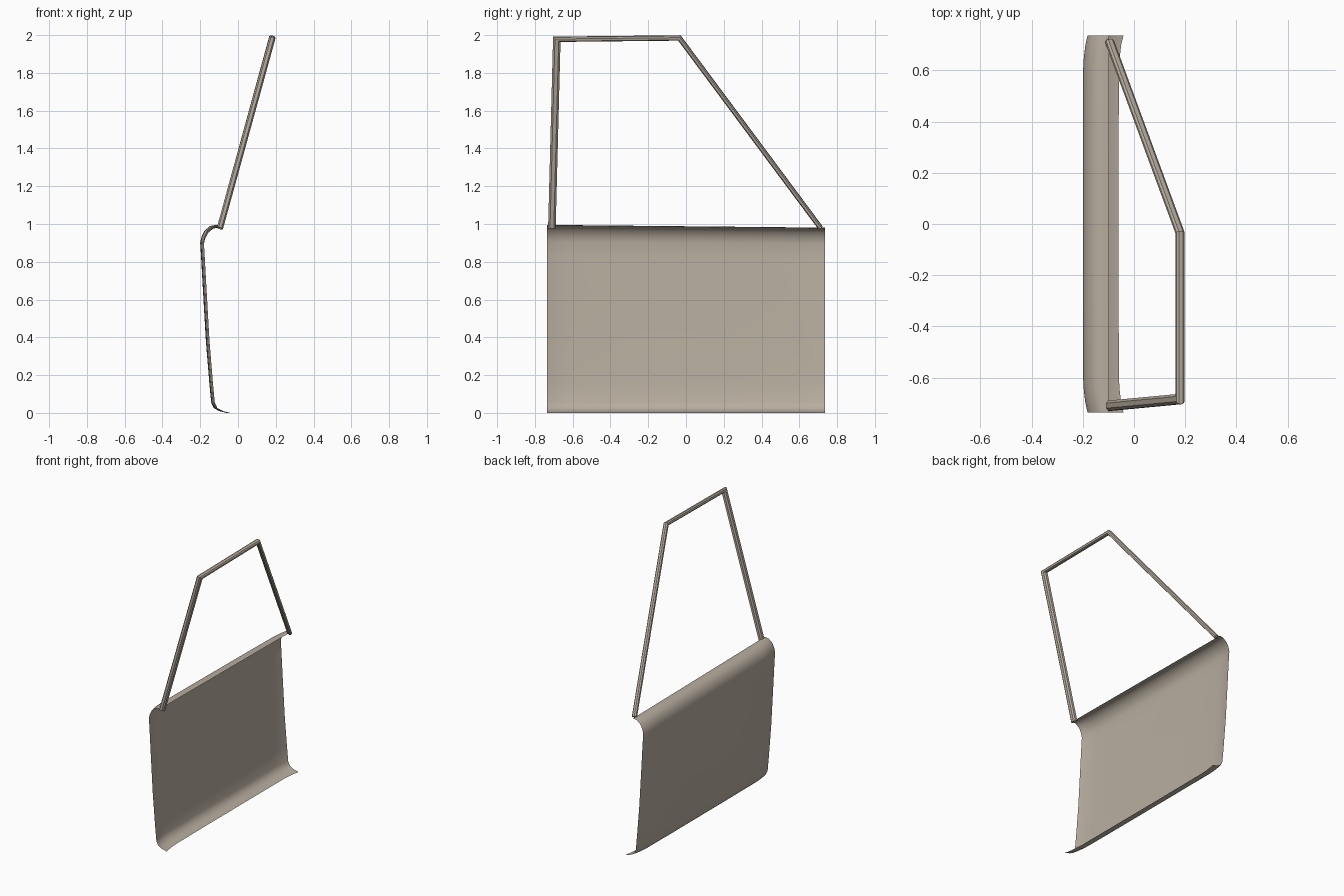
import bpy, bmesh
from mathutils import Vector

cube = bpy.data.objects.get("Cube")
if cube:
    bpy.data.objects.remove(cube, do_unlink=True)

paint = bpy.data.materials.new("warm_grey_paint")
color = (0.48, 0.42, 0.35, 1)
paint.diffuse_color = color
paint.use_nodes = True
paint.node_tree.nodes["Principled BSDF"].inputs["Base Color"].default_value = color


def finish(bm, name, angle):
    mesh = bpy.data.meshes.new(name)
    bm.to_mesh(mesh)
    bm.free()
    mesh.materials.append(paint)
    obj = bpy.data.objects.new(name, mesh)
    bpy.context.collection.objects.link(obj)
    bpy.ops.object.select_all(action="DESELECT")
    obj.select_set(True)
    bpy.context.view_layer.objects.active = obj
    bpy.ops.object.shade_smooth_by_angle(angle=angle)
    return obj


def door_skin():
    # Open sheet: a side profile carried along y, with ends curling inward
    profile = [(-0.06, 0), (-0.1, 0.01), (-0.128, 0.025), (-0.142, 0.055),
               (-0.152, 0.16), (-0.17, 0.38), (-0.185, 0.64), (-0.195, 0.82),
               (-0.2, 0.9), (-0.193, 0.93), (-0.178, 0.96), (-0.15, 0.983),
               (-0.125, 0.988), (-0.098, 0.985)]
    half = [(0, 0), (0.3, 0), (0.6, 0.001), (0.65, 0.004),
            (0.7, 0.01), (0.737, 0.019)]
    stations = [(-y, s) for y, s in reversed(half[1:])] + half
    bm = bmesh.new()
    rows = []
    for y, shift in stations:
        row = []
        for i, (x, z) in enumerate(profile):
            fixed = i >= len(profile) - 1
            row.append(bm.verts.new((x + (0 if fixed else shift), y, z * (1 - 0.01 * y))))
        rows.append(row)
    for a, b in zip(rows, rows[1:]):
        for i in range(len(profile) - 1):
            bm.faces.new((a[i], a[i + 1], b[i + 1], b[i]))
    finish(bm, "door_skin", 0.7)


def window_frame():
    # Mitred bar following the window opening, in the leaning window plane
    path = [Vector(p) for p in [(-0.095, -0.71, 0.98), (0.18, -0.684, 1.978),
                                (0.18, -0.035, 1.985), (-0.095, 0.712, 0.98)]]
    widths = [0.02, 0.0125, 0.0125]
    normal = Vector((0.964, 0, -0.266))
    depth = 0.0165
    # Chamfered rectangle: (across the bar, through the window plane)
    section = [(1, 0.5), (0.5, 1), (-0.5, 1), (-1, 0.5),
               (-1, -0.5), (-0.5, -1), (0.5, -1), (1, -0.5)]
    dirs = [(b - a).normalized() for a, b in zip(path, path[1:])]
    sides = [normal.cross(d).normalized() for d in dirs]
    bm = bmesh.new()
    rings = []
    for i, p in enumerate(path):
        ring = []
        for u, v in section:
            j, k = max(i - 1, 0), min(i, len(dirs) - 1)
            q = p + sides[j] * u * widths[j] + normal * v * depth
            if j != k:
                slide = u * (widths[k] - widths[j] * sides[j].dot(sides[k]))
                q += dirs[j] * slide / dirs[j].dot(sides[k])
            ring.append(bm.verts.new(q))
        rings.append(ring)
    n = len(section)
    for a, b in zip(rings, rings[1:]):
        for i in range(n):
            bm.faces.new((a[i], a[(i + 1) % n], b[(i + 1) % n], b[i]))
    bm.faces.new(rings[0])
    bm.faces.new(rings[-1])
    bmesh.ops.recalc_face_normals(bm, faces=bm.faces)
    finish(bm, "window_frame", 0.5)


door_skin()
window_frame()
